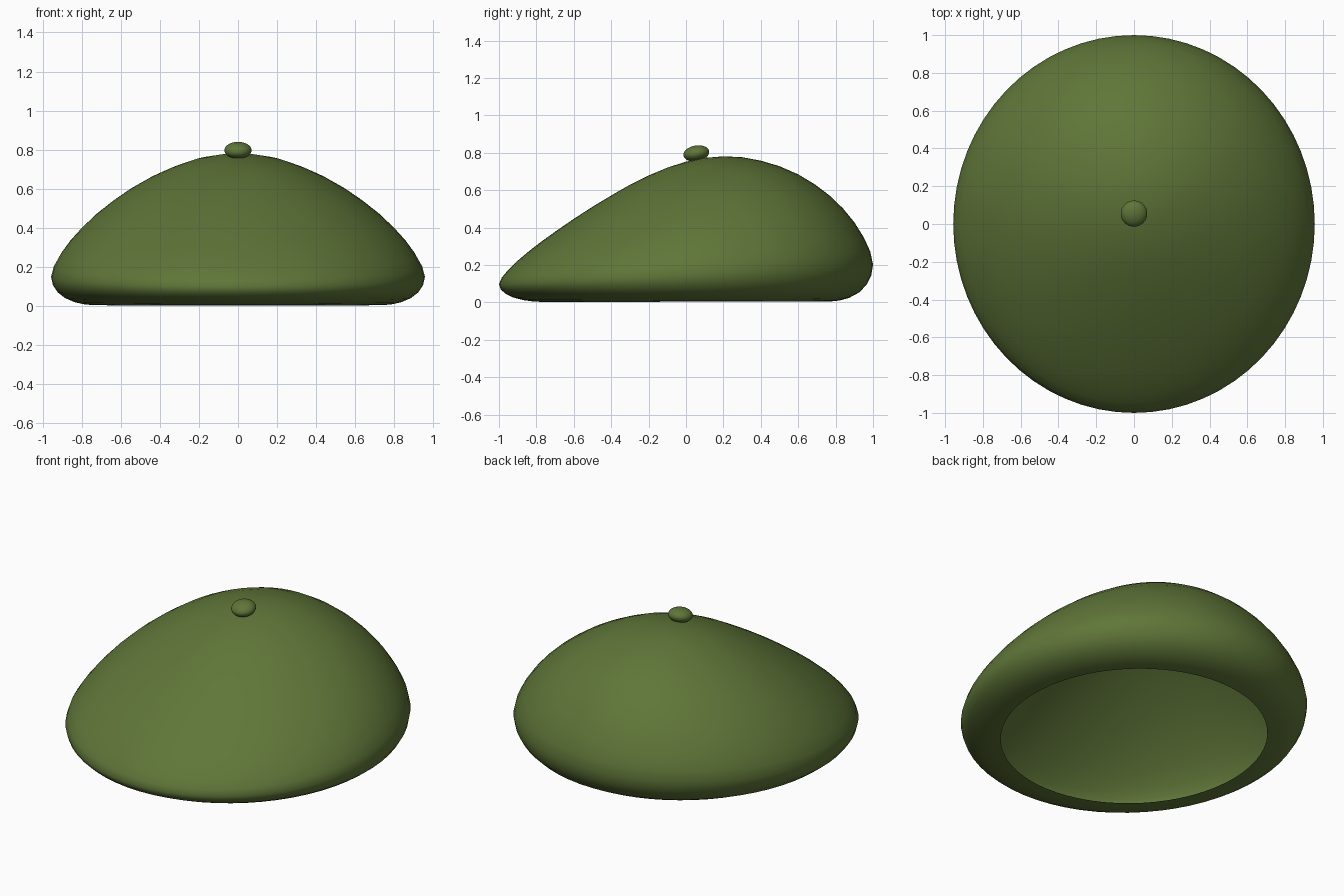
import bpy, bmesh, math

if "Cube" in bpy.data.objects:
    bpy.data.objects.remove(bpy.data.objects["Cube"])

green = bpy.data.materials.new("green_felt")
green.diffuse_color = (0.115, 0.18, 0.04, 1)
green.use_nodes = True
green.node_tree.nodes["Principled BSDF"].inputs["Base Color"].default_value = green.diffuse_color


def finish(obj):
    obj.data.materials.append(green)
    for p in obj.data.polygons:
        p.use_smooth = True


# Beret shell: profile (radius, height) from crown to open rim
profile = [(0.1, 0.747), (0.2, 0.73), (0.3, 0.703), (0.4, 0.665), (0.5, 0.62),
           (0.6, 0.566), (0.69, 0.508), (0.77, 0.449), (0.84, 0.388), (0.9, 0.326),
           (0.95, 0.262), (0.985, 0.203), (1.0, 0.15), (0.99, 0.106),
           (0.965, 0.07), (0.925, 0.04), (0.87, 0.018), (0.82, 0.008), (0.77, 0.004)]
SIDES = 64


def place(r, h, a):
    # Ellipse in plan, height rising towards the back
    y = r * math.sin(a)
    return (0.957 * r * math.cos(a), y, h * (1 + 0.35 * y))


bm = bmesh.new()
crown = bm.verts.new((0, 0, 0.753))
rings = [[bm.verts.new(place(r, h, 2 * math.pi * i / SIDES)) for i in range(SIDES)]
         for r, h in profile]
for i in range(SIDES):
    j = (i + 1) % SIDES
    bm.faces.new((crown, rings[0][i], rings[0][j]))
    for a, b in zip(rings, rings[1:]):
        bm.faces.new((a[i], b[i], b[j], a[j]))
mesh = bpy.data.meshes.new("beret_shell")
bm.to_mesh(mesh)
bm.free()
shell = bpy.data.objects.new("beret_shell", mesh)
bpy.context.collection.objects.link(shell)
finish(shell)

# Small flattened button on the crown
bpy.ops.mesh.primitive_uv_sphere_add(segments=32, ring_count=16, radius=1,
                                     location=(0, 0.055, 0.797), rotation=(0.17, 0, 0))
button = bpy.context.object
button.name = "crown_button"
button.scale = (0.07, 0.07, 0.042)
finish(button)
